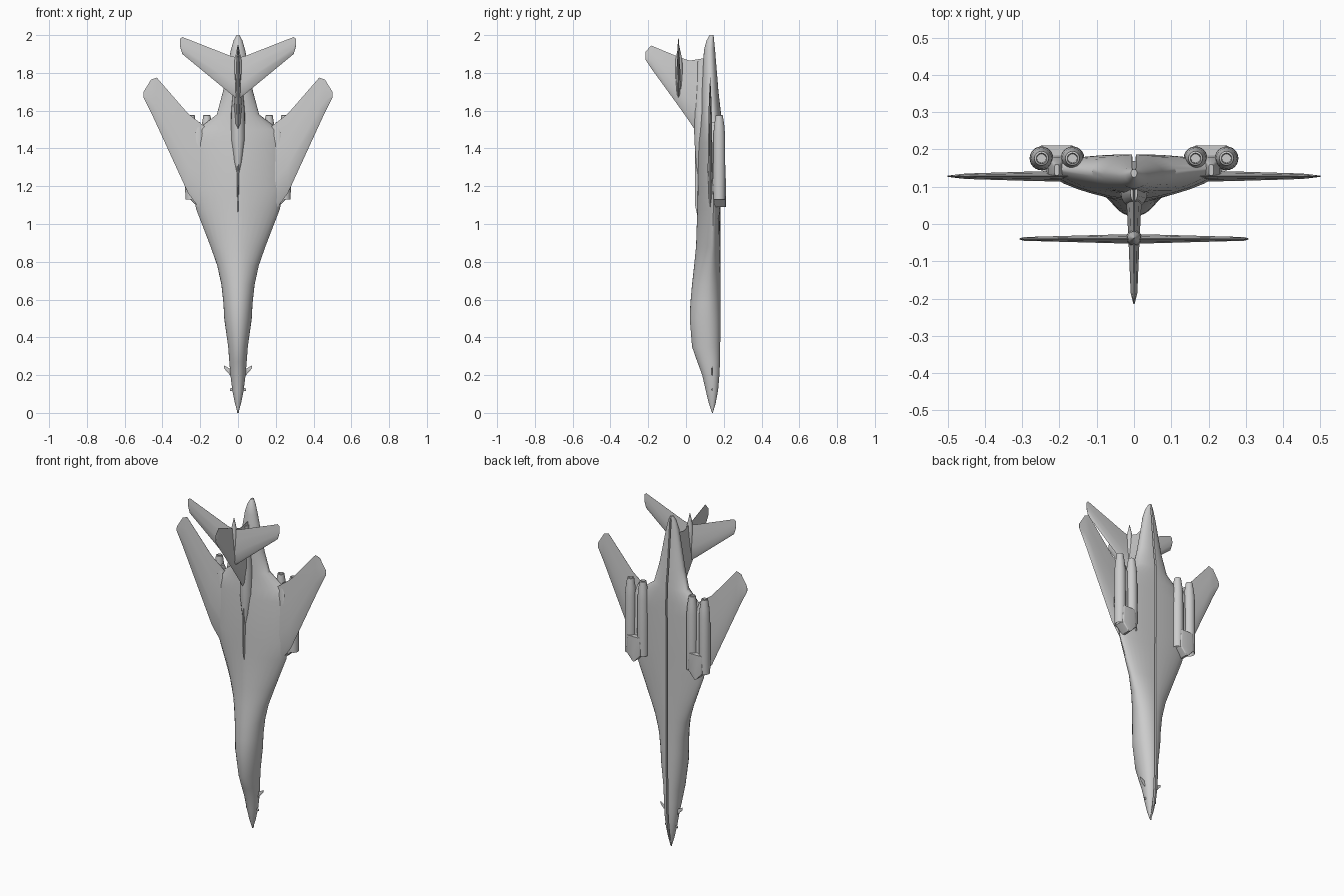
import bpy, bmesh, math

if "Cube" in bpy.data.objects:
    bpy.data.objects.remove(bpy.data.objects["Cube"])


def finish(name, rings, angle=32):
    """Skin a list of equal-length closed rings and cap both ends."""
    bm = bmesh.new()
    vs = [[bm.verts.new(p) for p in r] for r in rings]
    n = len(rings[0])
    for a, b in zip(vs, vs[1:]):
        for i in range(n):
            j = (i + 1) % n
            bm.faces.new((a[i], a[j], b[j], b[i]))
    bm.faces.new(vs[0][::-1])
    bm.faces.new(vs[-1])
    bmesh.ops.recalc_face_normals(bm, faces=bm.faces)
    me = bpy.data.meshes.new(name)
    bm.to_mesh(me)
    bm.free()
    ob = bpy.data.objects.new(name, me)
    bpy.context.collection.objects.link(ob)
    bpy.ops.object.select_all(action='DESELECT')
    ob.select_set(True)
    bpy.context.view_layer.objects.active = ob
    bpy.ops.object.shade_smooth_by_angle(angle=math.radians(angle))
    return ob


def spow(v, e):
    return math.copysign(abs(v) ** e, v)


def loft(name, stations, cx=0.0, n=32, groove=0.0, mid=lambda z: .5, top_n=lambda z: 2, low_n=lambda z: 2):
    """Stations: z, half width, top y, belly y. mid and the exponents are rules along z."""
    rings = []
    for z, w, yt, yb in stations:
        ym = yt + (yb - yt) * mid(z)
        ring = []
        for i in range(n):
            a = 2 * math.pi * i / n
            s, c = math.sin(a), math.cos(a)
            e = 2 / (top_n(z) if c > 0 else low_n(z))
            y = ym - (ym - yt if c > 0 else yb - ym) * spow(c, e)
            if i == n // 2 and groove:
                d = min(groove, (yb - ym) * 0.5)
                ring += [(cx + .005, y, z), (cx + .004, y - d, z),
                         (cx - .004, y - d, z), (cx - .005, y, z)]
            else:
                ring.append((cx + w * spow(s, e), y, z))
        rings.append(ring)
    return finish(name, rings)


def tube(name, x, y, profile, n=20):
    """Round body along z from (z, radius) pairs."""
    return loft(name, [(z, r, y - r, y + r) for z, r in profile], x, n)


def blade(name, sections, place):
    """Sections: span, leading z, trailing z, thickness; place maps (span, offset, z)."""
    foil = [(0, 0), (.08, .6), (.35, 1), (.7, .6), (1, .06)]
    foil += [(f, -o) for f, o in foil[:0:-1]]
    return finish(name, [[place(s, o * t / 2, a + (b - a) * f) for f, o in foil]
                         for s, a, b, t in sections], 40)


def body(z):
    """1 along the wide wing-body, fading to 0 at nose and tail."""
    t = max(0, min(1, (z - .6) / .4, (1.58 - z) / .1))
    return t * t * (3 - 2 * t)


def upright(s, o, z):
    return (o, -s, z)


# Blended fuselage, nose at the bottom
loft("fuselage", [
    (0, .002, .138, .142), (.05, .016, .121, .157), (.12, .030, .104, .170),
    (.20, .040, .086, .177), (.27, .046, .060, .180), (.35, .052, .032, .181),
    (.50, .073, .020, .183), (.58, .077, .023, .183), (.68, .088, .032, .183),
    (.78, .110, .043, .183), (.88, .145, .053, .183), (1.08, .222, .060, .183),
    (1.18, .240, .062, .185), (1.43, .232, .066, .187), (1.50, .215, .074, .187),
    (1.58, .112, .080, .186), (1.70, .080, .082, .172), (1.92, .038, .095, .154),
    (1.97, .024, .108, .149), (2, .008, .125, .146)],
    groove=.03, mid=lambda z: .57 + .12 * body(z), top_n=lambda z: 2 - .5 * body(z))

# Fin, dorsal ridge and root fairing
blade("tail_fin", [(-.11, 1.40, 1.88, .05), (-.02, 1.54, 1.865, .036), (.04, 1.625, 1.885, .03),
                   (.185, 1.825, 1.945, .018), (.215, 1.87, 1.91, .003)], upright)
blade("dorsal_ridge", [(-.10, .85, 1.6, .016), (-.048, 1.1, 1.6, .008)], upright)
loft("fin_root_fairing", [(1.25, .004, .06, .1), (1.33, .024, .052, .12), (1.45, .038, .044, .13),
                          (1.60, .036, .042, .13), (1.86, .01, .06, .11)], n=16)

# Bullet where the tailplane meets the fin
tube("tail_bullet", 0, -.038, [(1.63, .001), (1.72, .019), (1.80, .021), (1.87, .018), (1.95, .001)])

for side, label in ((1, "right"), (-1, "left")):
    def flat(y):
        return lambda s, o, z: (side * s, y + o, z)

    # Swept wing and tailplane halves
    blade(label + "_wing", [(.13, .98, 1.48, .03), (.265, 1.165, 1.585, .026), (.43, 1.525, 1.775, .016),
                            (.46, 1.59, 1.765, .013), (.5, 1.67, 1.70, .003)], flat(.128))
    blade(label + "_tailplane", [(0, 1.66, 1.88, .026), (.04, 1.69, 1.89, .024), (.295, 1.9, 1.99, .01),
                                 (.307, 1.94, 1.98, .003)], flat(-.04))
    # Small nose vane and probe
    blade(label + "_nose_vane", [(.025, .18, .225, .008), (.073, .235, .25, .003)], flat(.138))
    blade(label + "_nose_probe", [(.02, .12, .135, .005), (.042, .115, .13, .004)], flat(.138))
    # Paired engines with hollow intakes and nozzles
    for x, pos in ((.165, "inner"), (.248, "outer")):
        tube(f"{label}_{pos}_engine", side * x, .176,
             [(1.19, .018), (1.135, .027), (1.13, .031), (1.27, .032), (1.47, .031),
              (1.52, .027), (1.575, .019), (1.578, .014), (1.53, .012)], 24)
    # Squared intake splitter and pylon between each pair
    x = side * .207
    loft(label + "_intake_block", [(1.09, .006, .15, .211), (1.135, .05, .145, .211), (1.24, .044, .14, .211)],
         x, 24, top_n=lambda z: 8, low_n=lambda z: 8)
    loft(label + "_engine_pylon", [(1.2, .03, .12, .185), (1.48, .024, .12, .178), (1.54, .006, .13, .16)],
         x, 24, top_n=lambda z: 4, low_n=lambda z: 4)
